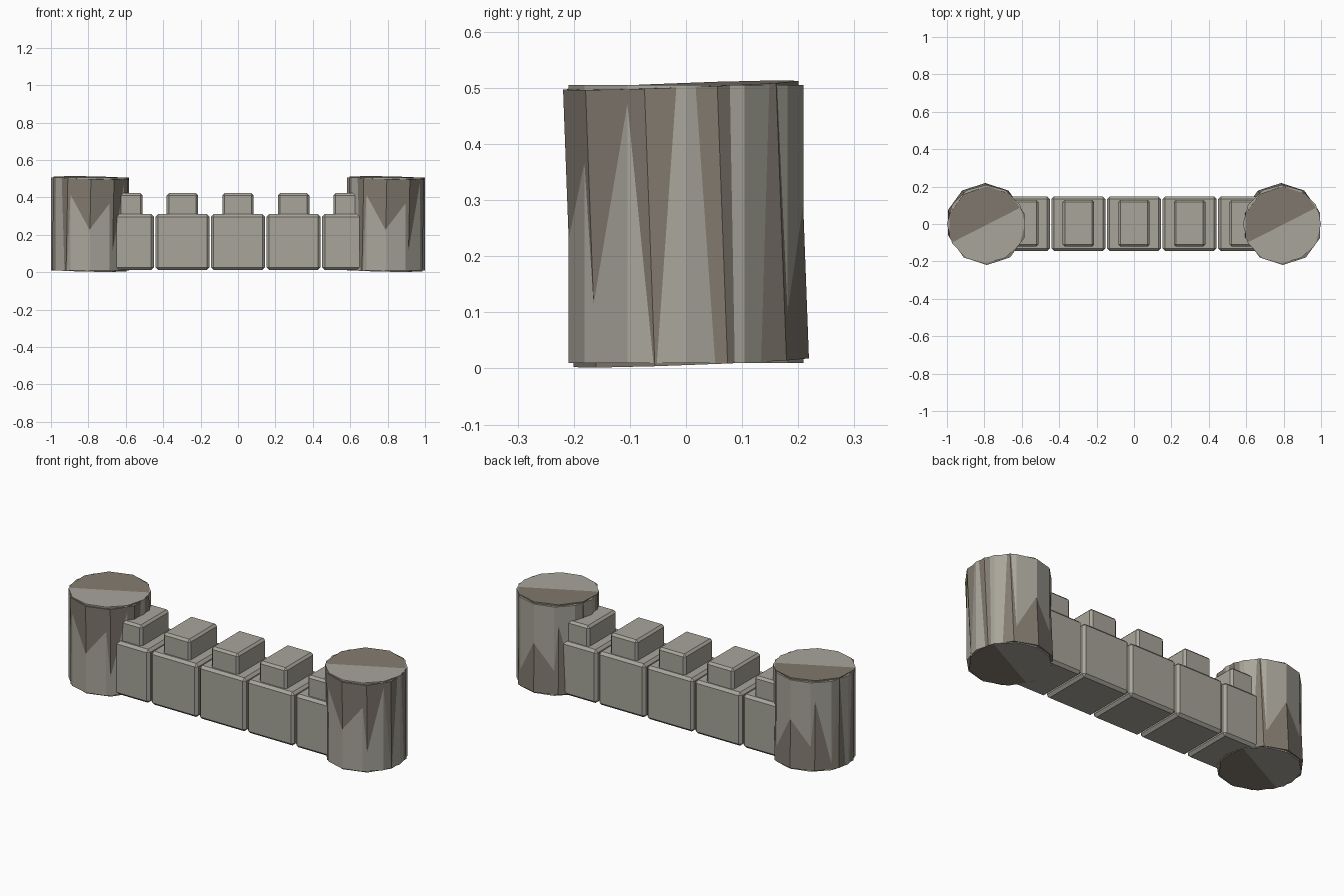
import bpy
import math
from mathutils import Matrix, Vector

if "Cube" in bpy.data.objects:
    bpy.data.objects.remove(bpy.data.objects["Cube"])


def material(name, rgb):
    m = bpy.data.materials.new(name)
    m.diffuse_color = (*rgb, 1.0)
    m.use_nodes = True
    m.node_tree.nodes["Principled BSDF"].inputs["Base Color"].default_value = m.diffuse_color
    return m


grey = material("stone_grey", (0.39, 0.376, 0.323))
brown = material("stone_brown", (0.223, 0.195, 0.159))


def block(name, x, y, z0, z1, sx, sy, bevel):
    """Chamfered stone block spanning z0..z1."""
    bpy.ops.mesh.primitive_cube_add(size=1, location=(x, y, (z0 + z1) / 2))
    ob = bpy.context.object
    ob.name = name
    ob.scale = (sx, sy, z1 - z0)
    bpy.ops.object.transform_apply(location=False, rotation=False, scale=True)
    mod = ob.modifiers.new("chamfer", "BEVEL")
    mod.width = bevel
    mod.segments = 1
    ob.data.materials.append(grey)


def drum(name, x, sides, radius, first_angle, mat, tilt=0.0):
    """Faceted tower drum, optionally leaning about a slanted ground axis."""
    bpy.ops.mesh.primitive_cylinder_add(vertices=sides, radius=radius, depth=0.495)
    ob = bpy.context.object
    ob.name = name
    axis = Vector((math.cos(math.radians(27)), math.sin(math.radians(27)), 0))
    # the primitive's first vertex lies on +y
    ob.data.transform(Matrix.Rotation(tilt, 4, axis)
                      @ Matrix.Rotation(first_angle, 4, "Z"))
    ob.location = (x, 0, 0.2575)
    ob.data.materials.append(mat)


# Wall blocks with a merlon on each
for i in range(5):
    x = (i - 2) * 0.297
    block(f"wall_block_{i + 1}", x, 0.002, 0.012, 0.31, 0.288, 0.292, 0.014)
    block(f"merlon_{i + 1}", x, 0.004, 0.2, 0.422, 0.168, 0.25, 0.012)

# End towers: an upright drum interlocked with a slightly leaning one
for side, x in (("left", -0.791), ("right", 0.791)):
    drum(f"{side}_tower_upright", x, 12, 0.209, 0.0, grey)
    drum(f"{side}_tower_leaning", x, 10, 0.21, 0.0, brown, math.radians(2.4))
